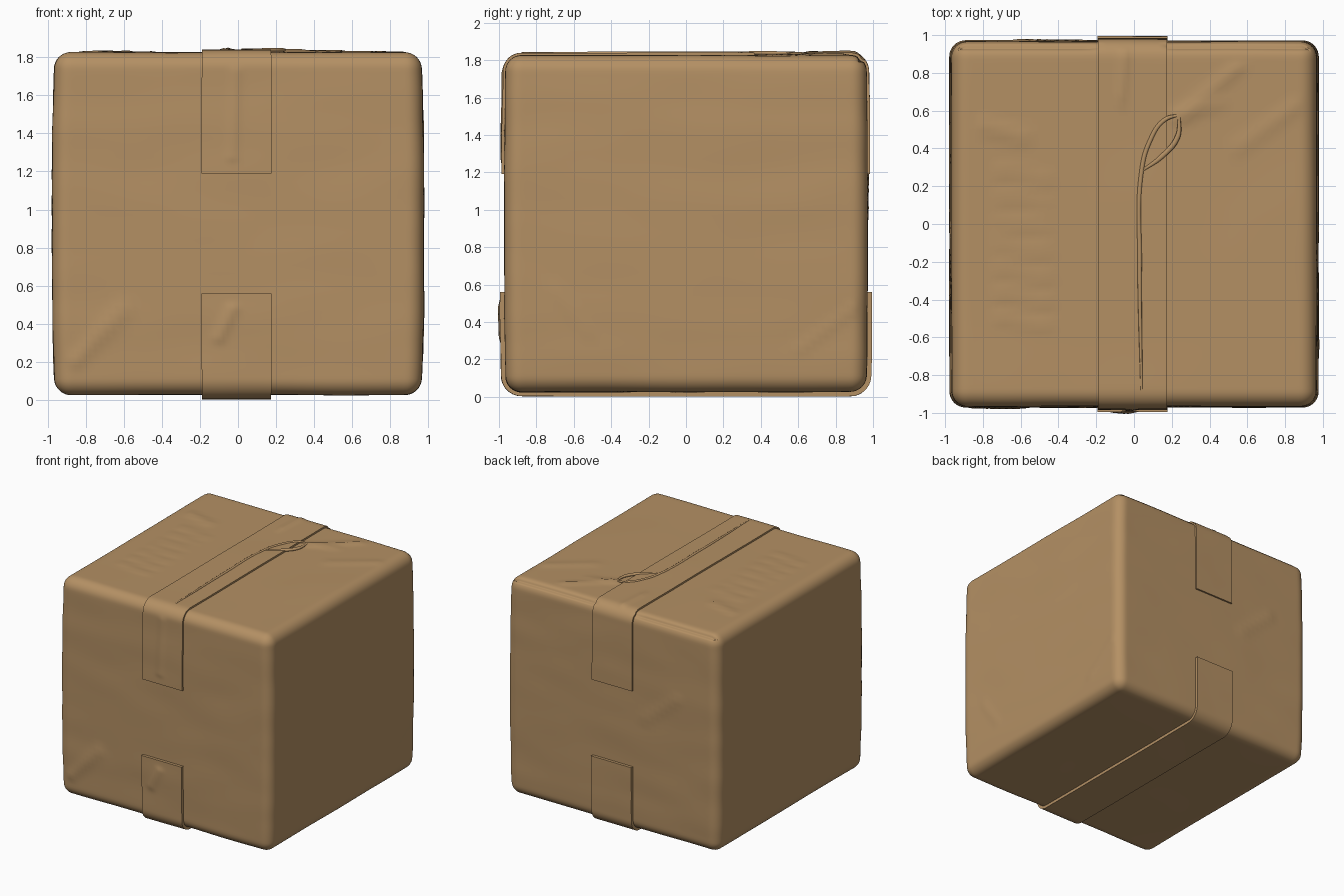
import bpy, bmesh, math
from mathutils import Vector, noise
from mathutils.geometry import intersect_point_line

cube = bpy.data.objects.get("Cube")
if cube:
    bpy.data.objects.remove(cube)

card = bpy.data.materials.new("cardboard brown")
card.use_nodes = True
COLOUR = (0.456, 0.279, 0.127, 1)
card.diffuse_color = COLOUR
card.node_tree.nodes["Principled BSDF"].inputs["Base Color"].default_value = COLOUR

HALF = Vector((0.965, 0.965, 0.9))
MID_Z = 0.926
RADIUS = 0.085

# Soft creases: face axis, face side, start, end (the two other axes), height, width
CREASES = [
    (2, 1, (0.24, 0.56), (0.55, 0.83), 0.012, 0.025),
    (2, 1, (0.22, 0.57), (0.45, 0.64), 0.01, 0.025),
    (2, 1, (0.55, 0.4), (0.85, 0.62), 0.008, 0.035),
    (2, 1, (-0.8, 0.52), (-0.58, 0.46), 0.01, 0.03),
    (2, 1, (-0.07, 0.65), (-0.05, 0.9), 0.01, 0.02),
    (2, 1, (-0.95, 0.935), (-0.2, 0.935), -0.012, 0.012),
    (2, 1, (0.18, 0.935), (0.95, 0.935), -0.012, 0.012),
    (1, -1, (-0.85, -0.72), (-0.6, -0.45), 0.01, 0.04),
    (1, -1, (-0.1, -0.6), (-0.03, -0.45), 0.01, 0.03),
    (1, -1, (-0.03, 0.35), (-0.01, 0.8), 0.007, 0.025),
    (1, 1, (-0.6, 0.3), (-0.3, 0.05), 0.008, 0.03),
    (0, 1, (0.6, -0.68), (0.9, -0.45), 0.006, 0.02),
    (0, 1, (-0.7, -0.35), (-0.52, -0.6), 0.006, 0.02),
]
CREASES += [(2, 1, (-0.72, -0.5 + 0.13 * i), (-0.45, -0.54 + 0.13 * i), 0.007, 0.025)
            for i in range(7)]


def surface(p, lift=0.0):
    """Map a point of the sharp box onto the soft, slightly crumpled box."""
    inner = Vector([max(-h + RADIUS, min(h - RADIUS, c)) for c, h in zip(p, HALF)])
    normal = (p - inner).normalized()
    q = inner + normal * RADIUS
    # Gentle swelling of the four walls
    swell = 1 + 0.013 * (1 - (q.z / HALF.z) ** 2) - 0.012 * max(0, abs(q.z) - 0.7)
    q.x *= swell
    q.y *= 1 + (swell - 1) * 0.5
    # Low wrinkles
    bump = 0.004 * noise.noise(Vector((q.x * 2, q.y * 2, q.z * 5)))
    for axis, side, a, b, height, width in CREASES:
        if normal[axis] * side > 0.6:
            flat = Vector([q[i] for i in range(3) if i != axis])
            a, b = Vector(a), Vector(b)
            t = max(0, min(1, intersect_point_line(flat, a, b)[1]))
            d = (flat - a.lerp(b, t)).length / width
            if d < 3:
                bump += height * math.exp(-d * d)
    return q + normal * (bump + lift) + Vector((0, 0, MID_Z))


def finish(bm, name):
    bmesh.ops.recalc_face_normals(bm, faces=bm.faces)
    mesh = bpy.data.meshes.new(name)
    bm.to_mesh(mesh)
    bm.free()
    mesh.materials.append(card)
    mesh.shade_smooth()
    ob = bpy.data.objects.new(name, mesh)
    bpy.context.collection.objects.link(ob)
    return ob


# Box: gridded cube with the grid crowded towards the edges
bm = bmesh.new()
bmesh.ops.create_cube(bm, size=2)
bmesh.ops.subdivide_edges(bm, edges=bm.edges[:], cuts=63, use_grid_fill=True)
for v in bm.verts:
    v.co = surface(Vector([h * math.sin(c * math.pi / 2) for c, h in zip(v.co, HALF)]))
finish(bm, "cardboard_box")


# Tape: strip that wraps over one end of the box and partway down front and back
def tape(name, side, end_z, lift):
    z_end = end_z - MID_Z
    corners = [Vector((0, -HALF.y, z_end)), Vector((0, -HALF.y, HALF.z * side)),
               Vector((0, HALF.y, HALF.z * side)), Vector((0, HALF.y, z_end))]
    path = []
    for a, b in zip(corners, corners[1:]):
        path += [a.lerp(b, (1 - math.cos(math.pi * i / 50)) / 2) for i in range(50)]
    path.append(corners[-1])
    bm = bmesh.new()
    rows = []
    for p in path:
        rows.append([bm.verts.new(surface(Vector((-0.19 + 0.365 * j / 16, p.y, p.z)), lift))
                     for j in range(17)])
    for r, s in zip(rows, rows[1:]):
        for j in range(16):
            quad = (r[j], r[j + 1], s[j + 1], s[j])
            bm.faces.new(quad if side < 0 else quad[::-1])
    # Close the tape edges down into the cardboard
    rim = [e for e in bm.edges if e.is_boundary]
    new = bmesh.ops.extrude_edge_only(bm, edges=rim)["geom"]
    centre = Vector((0, 0, MID_Z))
    for v in (g for g in new if isinstance(g, bmesh.types.BMVert)):
        out = v.co - centre
        axis = 1 if abs(out.y) / HALF.y > abs(out.z) / HALF.z else 2
        v.co[axis] -= math.copysign(lift + 0.01, out[axis])
    ob = finish(bm, name)
    bpy.context.view_layer.objects.active = ob
    ob.select_set(True)
    bpy.ops.object.shade_smooth_by_angle(angle=math.radians(50))
    ob.select_set(False)


tape("top_tape", 1, 1.19, 0.014)
tape("bottom_tape", -1, 0.56, 0.024)


# Pinched fold in the top tape, with a loop at the back
def fold(name, points, radius):
    curve = bpy.data.curves.new(name, "CURVE")
    curve.dimensions = "3D"
    curve.bevel_depth = radius
    curve.bevel_resolution = 3
    spline = curve.splines.new("BEZIER")
    spline.bezier_points.add(len(points) - 1)
    for k, (bp, (x, y)) in enumerate(zip(spline.bezier_points, points)):
        bp.co = (x, y, 0)
        bp.handle_left_type = bp.handle_right_type = "AUTO"
        bp.radius = 0.5 if k in (0, len(points) - 1) else 1
    curve.materials.append(card)
    ob = bpy.data.objects.new(name, curve)
    ob.location.z = MID_Z + HALF.z + 0.012
    ob.scale.z = 0.8
    bpy.context.collection.objects.link(ob)


fold("tape_fold", [(0.04, -0.88), (0.03, -0.2), (0.04, 0.28), (0.08, 0.43),
                   (0.16, 0.55), (0.25, 0.58)], 0.012)
fold("tape_loop", [(0.04, 0.28), (0.15, 0.36), (0.23, 0.46), (0.24, 0.57)], 0.014)
